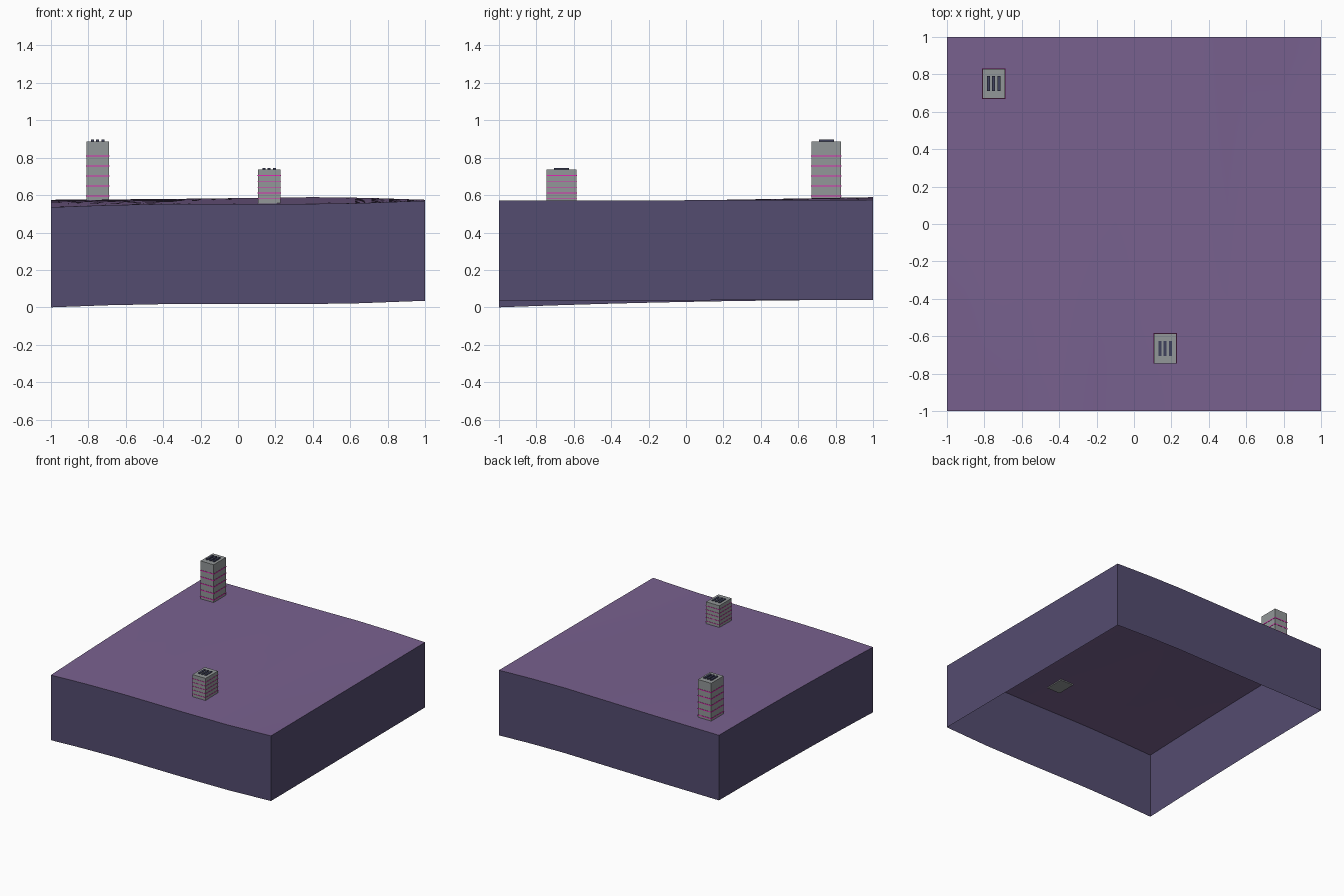
import bpy, bmesh

cube = bpy.data.objects.get("Cube")
if cube:
    bpy.data.objects.remove(cube, do_unlink=True)


def material(name, rgb):
    m = bpy.data.materials.new(name)
    m.use_nodes = True
    m.diffuse_color = (*rgb, 1)
    m.node_tree.nodes["Principled BSDF"].inputs["Base Color"].default_value = (*rgb, 1)
    return m


purple = material("purple ground", (0.19, 0.12, 0.275))
indigo = material("indigo earth", (0.088, 0.072, 0.16))
grey = material("grey concrete", (0.29, 0.31, 0.315))
magenta = material("magenta light", (0.75, 0.02, 0.45))
slate = material("dark slate", (0.05, 0.055, 0.11))


def finish(bm, name, mats):
    mesh = bpy.data.meshes.new(name)
    bm.to_mesh(mesh)
    bm.free()
    for m in mats:
        mesh.materials.append(m)
    obj = bpy.data.objects.new(name, mesh)
    bpy.context.collection.objects.link(obj)
    return obj


def add_box(bm, low, high):
    verts = bmesh.ops.create_cube(bm, size=1)["verts"]
    for v in verts:
        for i in range(3):
            v.co[i] = low[i] if v.co[i] < 0 else high[i]


# Ground height, blended between the front and back edge profiles
FRONT = [(-1, 0.535), (-0.7, 0.546), (-0.35, 0.553), (0.2, 0.552), (0.6, 0.555), (1, 0.57)]
BACK = [(-1, 0.575), (-0.4, 0.579), (0.1, 0.585), (0.4, 0.589), (0.7, 0.585), (1, 0.575)]
DEPTH = 0.535


def sample(profile, x):
    for (x0, z0), (x1, z1) in zip(profile, profile[1:]):
        if x <= x1:
            return z0 + (z1 - z0) * (x - x0) / (x1 - x0)
    return profile[-1][1]


def height(x, y):
    t = (y + 1) / 2
    bulge = 0.009 * max(0, -x) * (1 - y * y)
    return sample(FRONT, x) * (1 - t) + sample(BACK, x) * t + bulge


# Ground sheet with an open-bottomed skirt hanging from its rim
bm = bmesh.new()
bmesh.ops.create_grid(bm, x_segments=20, y_segments=20, size=1)
for v in bm.verts:
    v.co.z = height(v.co.x, v.co.y)
rim = [e for e in bm.edges if e.is_boundary]
skirt = bmesh.ops.extrude_edge_only(bm, edges=rim)["geom"]
for item in skirt:
    if isinstance(item, bmesh.types.BMVert):
        item.co.z -= DEPTH
bmesh.ops.recalc_face_normals(bm, faces=bm.faces)
bm.normal_update()
if max(bm.faces, key=lambda f: f.calc_center_median().z).normal.z < 0:
    bmesh.ops.reverse_faces(bm, faces=bm.faces)
for f in bm.faces:
    f.material_index = 0 if abs(f.normal.z) > 0.5 else 1
ground = finish(bm, "ground_block", [purple, indigo])
bpy.context.view_layer.objects.active = ground
ground.select_set(True)
bpy.ops.object.shade_smooth_by_angle()


# Towers with thin glowing floor bands and roof vents
def tower(name, cx, cy, base, top, first, step, band, vent):
    hx, hy, lip = 0.06, 0.08, 0.002
    bm = bmesh.new()
    add_box(bm, (cx - hx, cy - hy, base), (cx + hx, cy + hy, top))
    finish(bm, name + "_walls", [grey])

    bm = bmesh.new()
    for i in range(5):
        z = first + step * i
        add_box(bm, (cx - hx - lip, cy - hy - lip, z - band / 2),
                (cx + hx + lip, cy + hy + lip, z + band / 2))
    finish(bm, name + "_floor_bands", [magenta])

    bm = bmesh.new()
    for i in (-1, 0, 1):
        x = cx + 0.029 * i
        add_box(bm, (x - 0.008, cy - 0.04, top), (x + 0.008, cy + 0.04, top + vent))
    finish(bm, name + "_roof_vents", [slate])


tower("tall_tower", -0.75, 0.75, 0.57, 0.886, 0.595, 0.0535, 0.007, 0.01)
tower("short_tower", 0.167, -0.665, 0.55, 0.738, 0.58, 0.0313, 0.004, 0.006)
